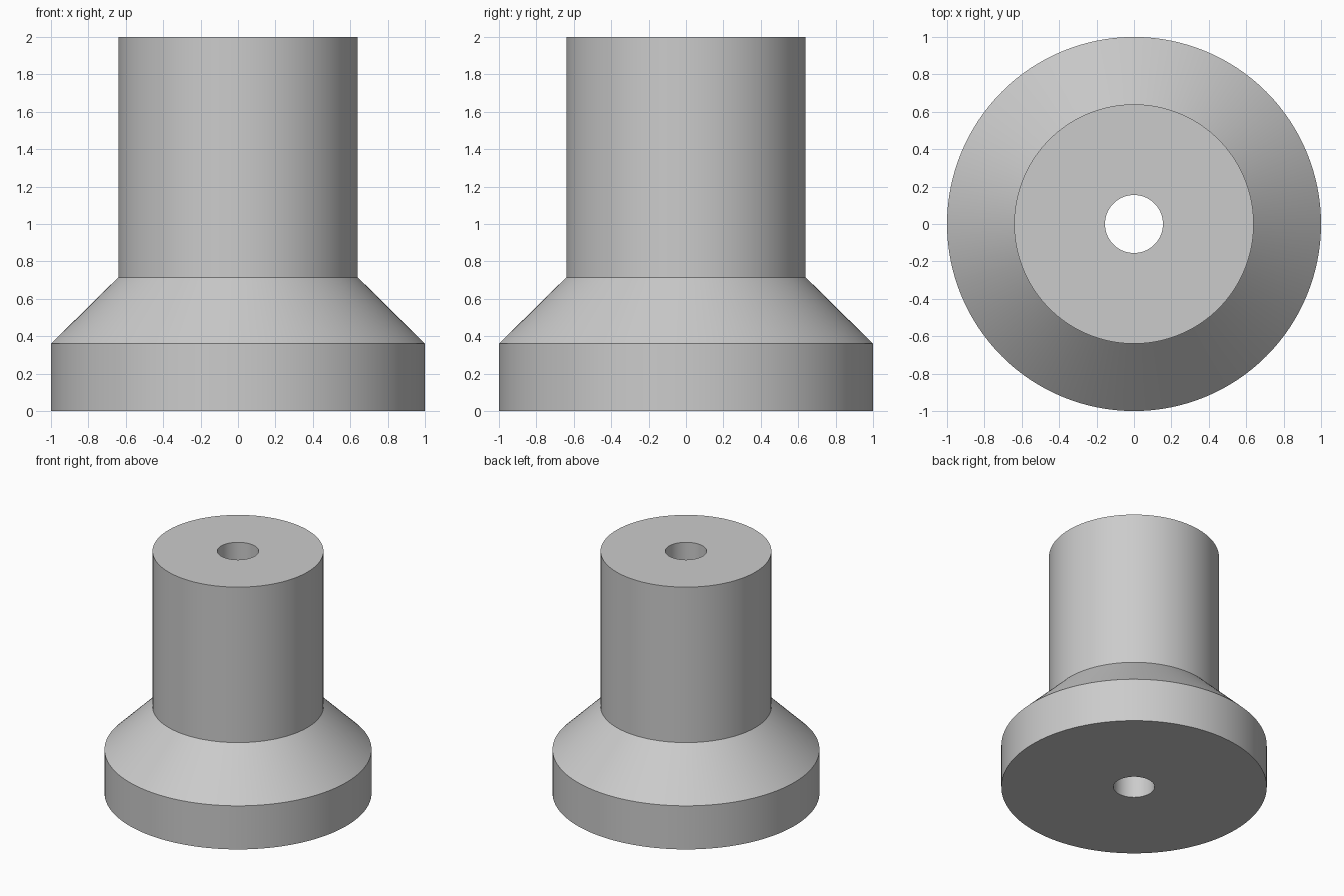
import bpy
import math

cube = bpy.data.objects.get("Cube")
if cube:
    bpy.data.objects.remove(cube, do_unlink=True)

SEGMENTS = 128
BORE, NECK, BASE = 0.155, 0.64, 1.0

# Closed half section (radius, height): base rim, sloped shoulder, neck, through bore
profile = [(BORE, 0), (BASE, 0), (BASE, 0.36), (NECK, 0.715), (NECK, 2), (BORE, 2)]
count = len(profile)

# Revolve the section around the vertical axis
verts = []
for s in range(SEGMENTS):
    a = math.tau * s / SEGMENTS
    verts += [(r * math.cos(a), r * math.sin(a), z) for r, z in profile]

faces = []
for s in range(SEGMENTS):
    here, after = s * count, (s + 1) % SEGMENTS * count
    for i in range(count):
        j = (i + 1) % count
        faces.append((here + i, after + i, after + j, here + j))

mesh = bpy.data.meshes.new("flanged_bushing")
mesh.from_pydata(verts, [], faces)
mesh.validate()
bushing = bpy.data.objects.new("flanged_bushing", mesh)
bpy.context.collection.objects.link(bushing)

# Plain grey finish
grey = bpy.data.materials.new("light_grey")
grey.use_nodes = True
color = (0.6, 0.6, 0.6, 1)
grey.diffuse_color = color
grey.node_tree.nodes["Principled BSDF"].inputs["Base Color"].default_value = color
mesh.materials.append(grey)

# Smooth round walls with crisp rims
bpy.ops.object.select_all(action="DESELECT")
bushing.select_set(True)
bpy.context.view_layer.objects.active = bushing
bpy.ops.object.shade_smooth_by_angle(angle=math.radians(30))
